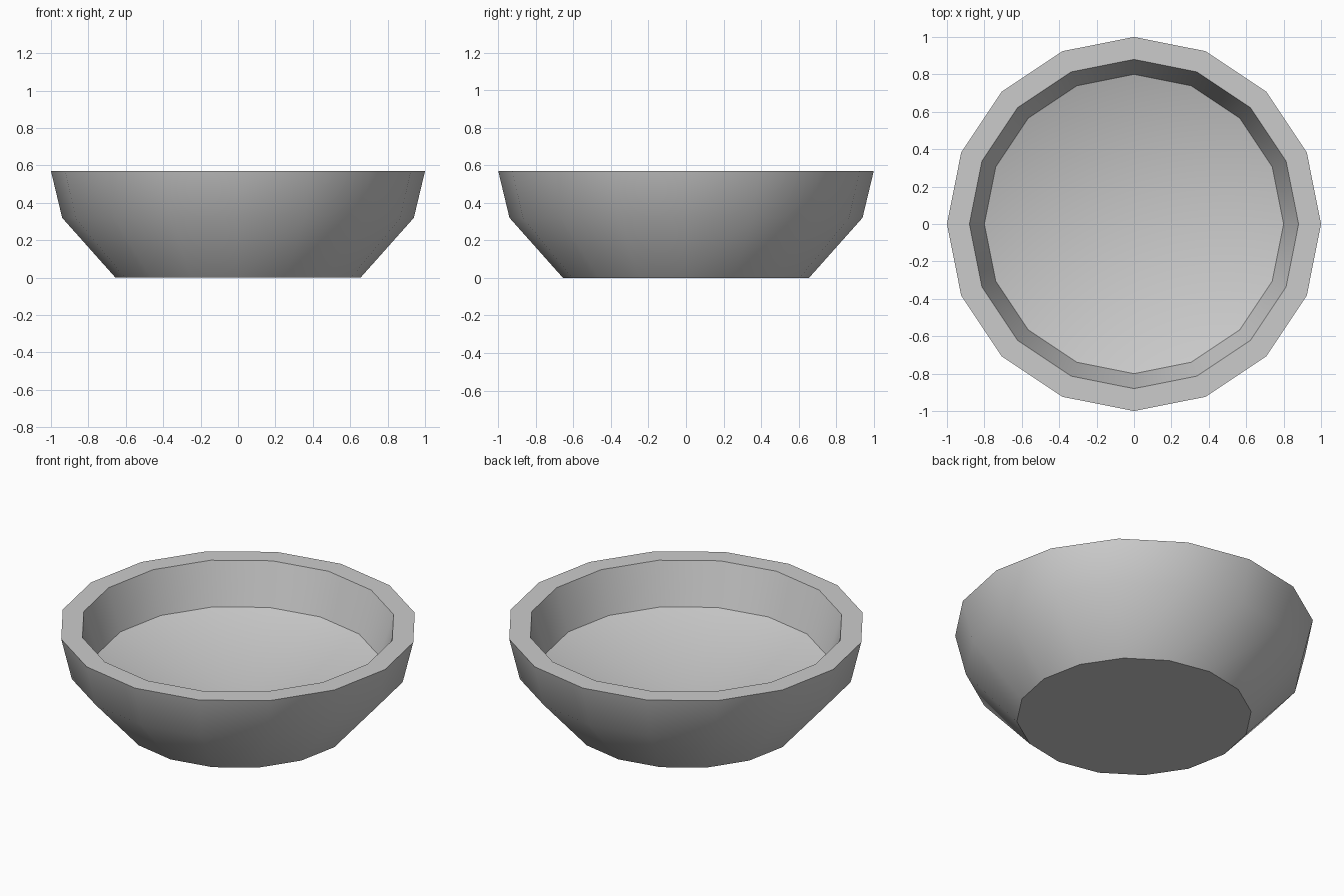
import bpy, bmesh, math

if "Cube" in bpy.data.objects:
    bpy.data.objects.remove(bpy.data.objects["Cube"])

SIDES = 16
# (radius, height) from underside, up the outside, over the rim, down to the dished floor
PROFILE = [(0.655, 0.0), (0.94, 0.32), (1.0, 0.57), (0.88, 0.57), (0.80, 0.32)]
FLOOR_CENTRE_Z = 0.06

bm = bmesh.new()
rings = []
for r, z in PROFILE:
    rings.append([bm.verts.new((r * math.cos(2 * math.pi * i / SIDES),
                                r * math.sin(2 * math.pi * i / SIDES), z))
                  for i in range(SIDES)])

# walls and rim
for a, b in zip(rings, rings[1:]):
    for i in range(SIDES):
        j = (i + 1) % SIDES
        bm.faces.new((a[i], a[j], b[j], b[i]))

# flat underside
bm.faces.new(rings[0][::-1])

# shallow conical floor
centre = bm.verts.new((0, 0, FLOOR_CENTRE_Z))
for i in range(SIDES):
    bm.faces.new((rings[-1][i], rings[-1][(i + 1) % SIDES], centre))

bmesh.ops.recalc_face_normals(bm, faces=bm.faces)
mesh = bpy.data.meshes.new("bowl")
bm.to_mesh(mesh)
bm.free()
bowl = bpy.data.objects.new("bowl", mesh)
bpy.context.collection.objects.link(bowl)

bpy.context.view_layer.objects.active = bowl
bowl.select_set(True)
bpy.ops.object.shade_smooth_by_angle(angle=math.radians(35))
